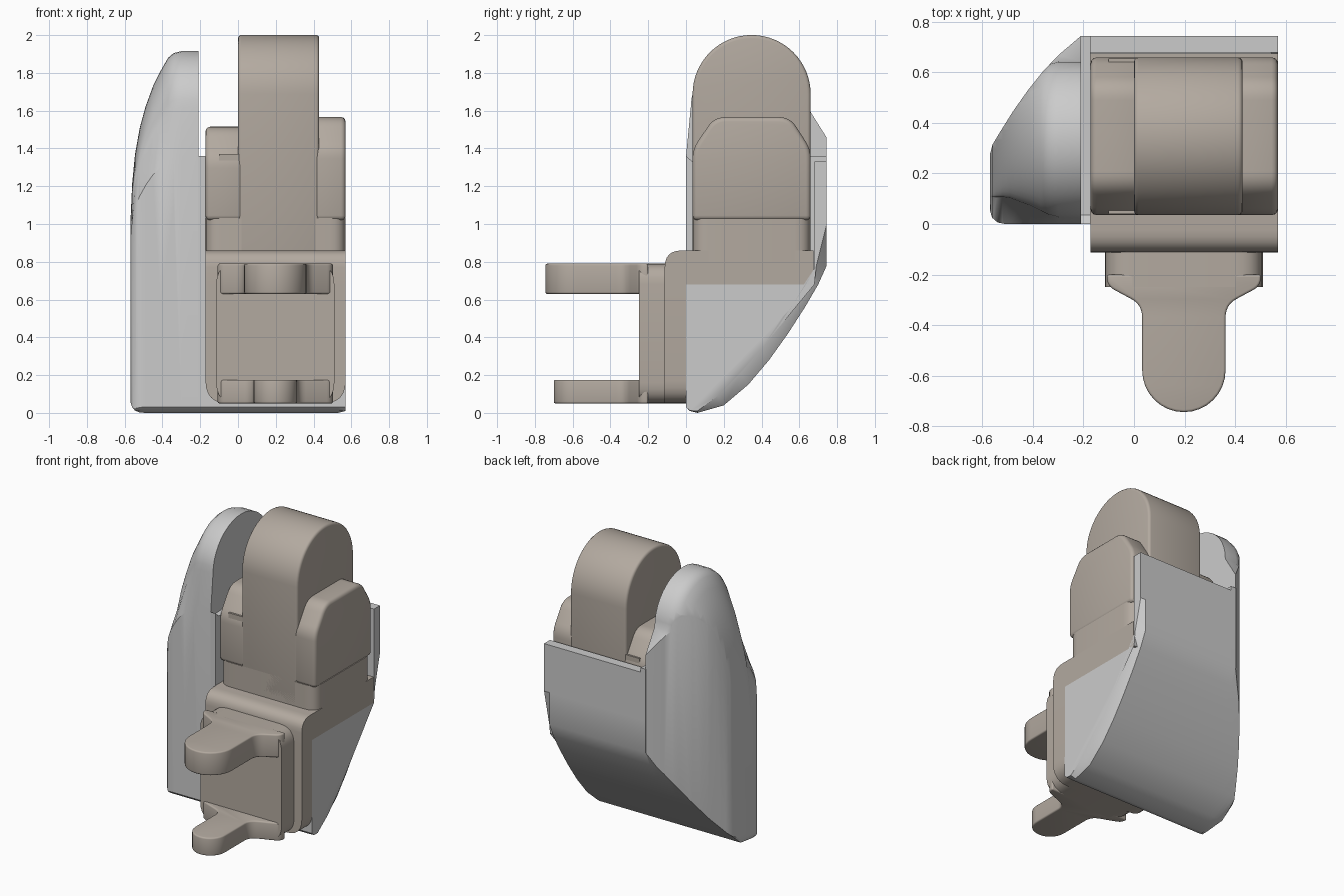
import bpy, bmesh
from math import sin, cos, pi
from mathutils import Vector

if "Cube" in bpy.data.objects:
    bpy.data.objects.remove(bpy.data.objects["Cube"])

brown = bpy.data.materials.new("warm_brown")
brown.diffuse_color = (0.45, 0.40, 0.35, 1)
brown.use_nodes = True
brown.node_tree.nodes["Principled BSDF"].inputs["Base Color"].default_value = brown.diffuse_color


def place(axis, p, d):
    """Profile point plus depth -> 3D: x takes (y,z), y takes (x,z), z takes (x,y)."""
    return {'x': (d, p[0], p[1]), 'y': (p[0], d, p[1]), 'z': (p[0], p[1], d)}[axis]


def finish(ob):
    bpy.ops.object.select_all(action='DESELECT')
    bpy.context.view_layer.objects.active = ob
    ob.select_set(True)
    for m in list(ob.modifiers):
        bpy.ops.object.modifier_apply(modifier=m.name)
    bpy.ops.object.shade_smooth_by_angle(angle=0.6)


def loft(name, sections, axis, mat=None, bevel=0, cutter=None):
    """Skin between equal-length profiles [(depth, points), ...] and cap the ends."""
    bm = bmesh.new()
    rings = [[bm.verts.new(place(axis, p, d)) for p in pts] for d, pts in sections]
    n = len(rings[0])
    for a, b in zip(rings, rings[1:]):
        for i in range(n):
            j = (i + 1) % n
            bm.faces.new((a[i], a[j], b[j], b[i]))
    bm.faces.new(rings[0])
    bm.faces.new(rings[-1])
    bmesh.ops.recalc_face_normals(bm, faces=bm.faces)
    me = bpy.data.meshes.new(name)
    bm.to_mesh(me)
    bm.free()
    ob = bpy.data.objects.new(name, me)
    bpy.context.collection.objects.link(ob)
    if mat:
        me.materials.append(mat)
    if bevel:
        m = ob.modifiers.new("bevel", 'BEVEL')
        m.width, m.segments, m.limit_method, m.angle_limit = bevel, 3, 'ANGLE', 0.7
    if cutter:
        m = ob.modifiers.new("trim", 'BOOLEAN')
        m.operation, m.object, m.solver = 'INTERSECT', cutter, 'EXACT'
    finish(ob)
    return ob


def prism(name, pts, axis, a, b, mat=brown, bevel=0):
    return loft(name, [(a, pts), (b, pts)], axis, mat, bevel)


def rounded(pts, steps=6):
    """Polygon with points (u, v, radius); radius 0 keeps the corner."""
    out = []
    for i, (u, v, r) in enumerate(pts):
        c = Vector((u, v))
        if not r:
            out.append((u, v))
            continue
        p = Vector(pts[i - 1][:2])
        q = Vector(pts[(i + 1) % len(pts)][:2])
        a, b = c + (p - c).normalized() * r, c + (q - c).normalized() * r
        for k in range(steps + 1):
            t = k / steps
            out.append(tuple(a * (1 - t) ** 2 + c * 2 * t * (1 - t) * 0.85
                             + c * 0.3 * t * (1 - t) * 1.0 + b * t * t))
    return out


def rect(u0, u1, v0, v1, r):
    return rounded([(u0, v0, r), (u1, v0, r), (u1, v1, r), (u0, v1, r)])


# Curved underside of the shell, seen from the side (y, z)
keel = [(0, .03), (.02, .01), (.06, 0), (.2, .04), (.33, .15), (.44, .28), (.54, .42),
        (.63, .56), (.70, .68), (.745, .78)]
inner = [(0, .03), (.02, .012), (.06, .01), (.17, .09), (.29, .21), (.40, .34), (.49, .46),
         (.57, .58), (.635, .68), (.69, .78)]

# Lower shell and back plate, with a chamfer along the right edge
top = [(.745, 1.0), (.745, 1.33), (.68, 1.33), (.68, .68), (0, .68)]
loft("lower_shell", [(-.21, keel + top), (.53, keel + top), (.57, inner + top)], 'x')

# Thin wall beside the hinge body
prism("inner_wall", keel + [(.745, 1.36), (.035, 1.33), (0, 1.36)], 'x', -.212, -.172, None)


# Left shell: side profiles shrinking outwards to a rounded dome, trimmed to the plan curve
def side_section(peak, shrink, floor):
    k = (peak - .75) / 1.17
    w = .31 - shrink
    arc = [(.335 + w * cos(pi * i / 20), peak - .30 * k + .30 * k * sin(pi * i / 20))
           for i in range(21)]
    return ([(y, max(z, floor)) for y, z in keel]
            + [(.745, max(peak - .46 * k, .79))] + arc + [(0, peak - .56 * k)])


plan = [(-.2, 0), (-.2, .75), (-.21, .745), (-.3, .668), (-.36, .605), (-.42, .53), (-.48, .445),
        (-.53, .365), (-.56, .315), (-.572, .27), (-.572, .06), (-.562, .025), (-.54, .006), (-.51, 0)]
trim = prism("trim_plan", plan, 'z', -.1, 2.1, None)
trim.hide_render = True
shape = [(-.21, 1.915, 0, 0), (-.30, 1.915, 0, 0), (-.34, 1.905, .01, 0), (-.37, 1.88, .025, 0),
         (-.41, 1.81, .045, 0), (-.45, 1.73, .06, 0), (-.49, 1.62, .075, 0), (-.52, 1.51, .08, .002),
         (-.545, 1.37, .08, .012), (-.56, 1.22, .08, .03), (-.57, 1.0, .08, .06)]
loft("left_shell", [(x, side_section(p, s, f)) for x, p, s, f in shape], 'x', cutter=trim)
bpy.data.objects.remove(trim)

# Hinge dome
dome = [(.035, .8)] + [(.3475 - .3125 * cos(pi * i / 32), 1.688 + .3125 * sin(pi * i / 32))
                       for i in range(33)] + [(.66, .8)]
prism("hinge_dome", dome, 'x', 0, .43, bevel=.018)


# Side cheeks of the hinge body, the left one slightly lower
def cheek(h):
    return rounded([(.035, 1.02, 0), (.035, h - .17, .05), (.15, h, .06),
                    (.55, h, .06), (.66, h - .17, .05), (.66, 1.02, 0)])


prism("right_cheek", cheek(1.566), 'x', .40, .57, bevel=.025)
prism("left_cheek", cheek(1.515), 'x', -.172, .03, bevel=.025)
prism("hinge_core", [(.04, 1.02), (.655, 1.02), (.655, 1.37), (.04, 1.37)], 'x', -.1, .5)

# Neck with rounded upright corners below the cheeks
prism("neck", rect(-.172, .57, .035, .66, .085), 'z', .8, 1.03)

# Bracket: shelf under the neck, and front plate with rounded lower corners
shelf = rounded([(.675, .68, 0), (.675, .86, 0), (-.113, .86, .09), (-.113, .68, 0)])
prism("bracket_shelf", shelf, 'x', -.172, .57)
plate = rounded([(-.172, .05, .12), (.57, .05, .12), (.57, .70, 0), (-.172, .70, 0)])
prism("bracket_plate", plate, 'y', -.113, .002)

# Mounting block and its two tongues
prism("mount_block", rect(-.115, .51, .05, .79, .11), 'y', -.25, -.1)


def tongue(name, half, tip, z0, z1):
    c = .1975
    right = rounded([(c + .305, -.2, 0), (c + .305, -.245, .035), (c + half, -.32, .05),
                     (c + half, tip + half, 0)])
    end = [(c + half * cos(pi * i / 16), tip + half - half * sin(pi * i / 16)) for i in range(1, 16)]
    left = [(2 * c - x, y) for x, y in reversed(right)]
    prism(name, right + end + left, 'z', z0, z1, bevel=.02)


tongue("upper_tongue", .165, -.745, .63, .79)
tongue("lower_tongue", .115, -.70, .05, .175)
